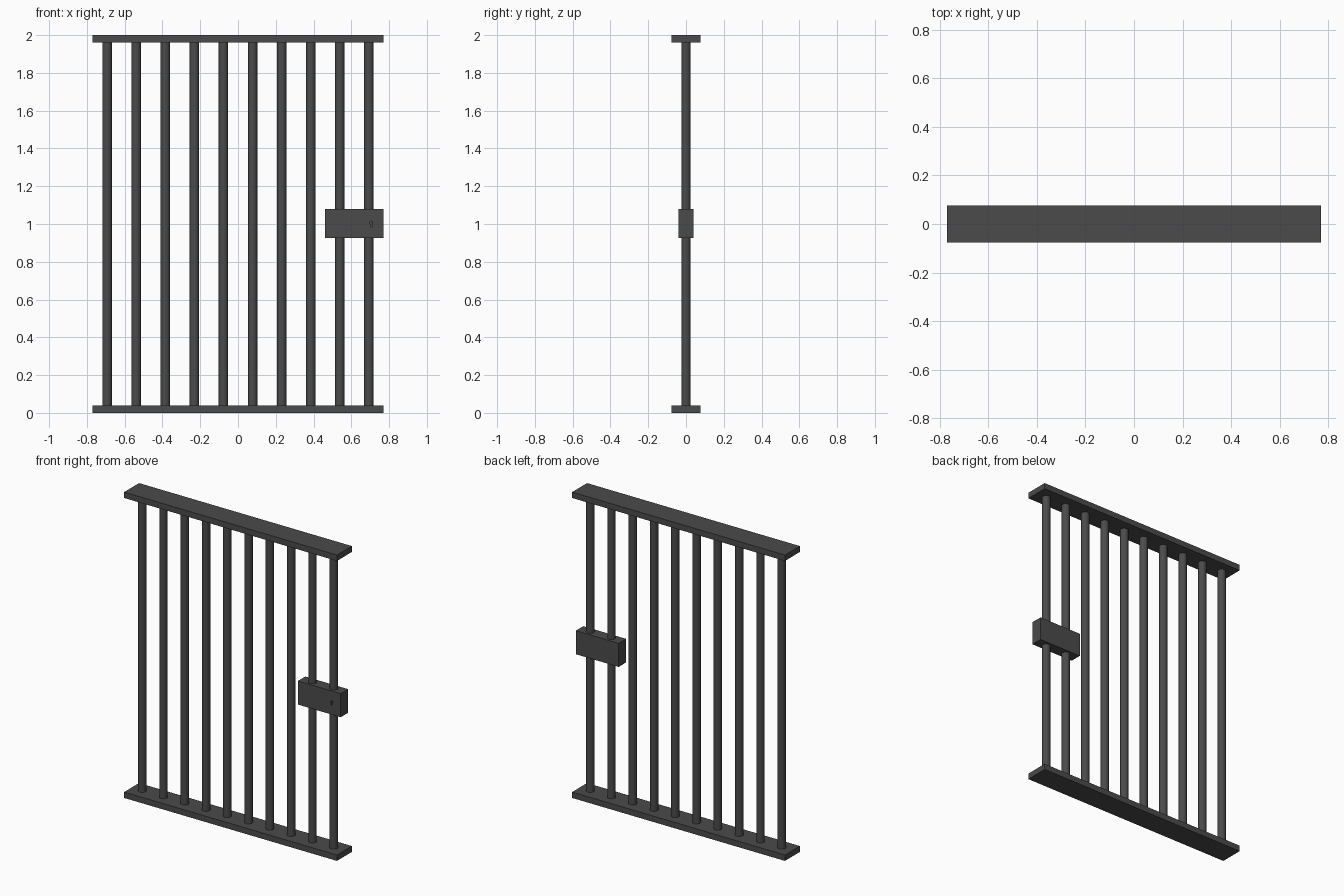
import bpy
import math

if "Cube" in bpy.data.objects:
    bpy.data.objects.remove(bpy.data.objects["Cube"])

iron = bpy.data.materials.new("dark_iron")
iron.diffuse_color = (0.07, 0.07, 0.07, 1)
iron.use_nodes = True
iron.node_tree.nodes["Principled BSDF"].inputs["Base Color"].default_value = iron.diffuse_color


def box(name, center, size):
    bpy.ops.mesh.primitive_cube_add(size=1, location=center)
    ob = bpy.context.object
    ob.name = name
    ob.scale = size
    bpy.ops.object.transform_apply(location=False, rotation=False, scale=True)
    ob.data.materials.append(iron)
    return ob


def rod(name, center, radius, depth, sides, rotation=(0, 0, 0)):
    bpy.ops.mesh.primitive_cylinder_add(vertices=sides, radius=radius, depth=depth,
                                        location=center, rotation=rotation)
    ob = bpy.context.object
    ob.name = name
    ob.data.materials.append(iron)
    return ob


# Flat rails at floor and ceiling
box("bottom_rail", (0, 0, 0.0192), (1.54, 0.154, 0.0385))
box("top_rail", (0, 0, 1.9808), (1.54, 0.154, 0.0385))

# Ten evenly spaced round bars
for i in range(10):
    rod(f"bar_{i + 1}", ((i - 4.5) * 0.154, 0, 1), 0.025, 1.925, 32)
    bpy.ops.object.shade_smooth_by_angle(angle=math.radians(40))

# Lock housing around the last two bars
lock = box("lock_box", (0.615, 0, 1.002), (0.31, 0.077, 0.154))

# Keyhole: round hole with a slot below, sunk into the front only
hole = rod("keyhole_round_cutter", (0.705, -0.0385, 1.007), 0.008, 0.024, 16,
           (math.pi / 2, 0, 0))
slot = box("keyhole_slot_cutter", (0.705, -0.0385, 0.996), (0.007, 0.024, 0.022))
for cutter in (hole, slot):
    mod = lock.modifiers.new("keyhole", "BOOLEAN")
    mod.operation = "DIFFERENCE"
    mod.solver = "EXACT"
    mod.object = cutter
    cutter.hide_render = True
    cutter.display_type = "WIRE"
